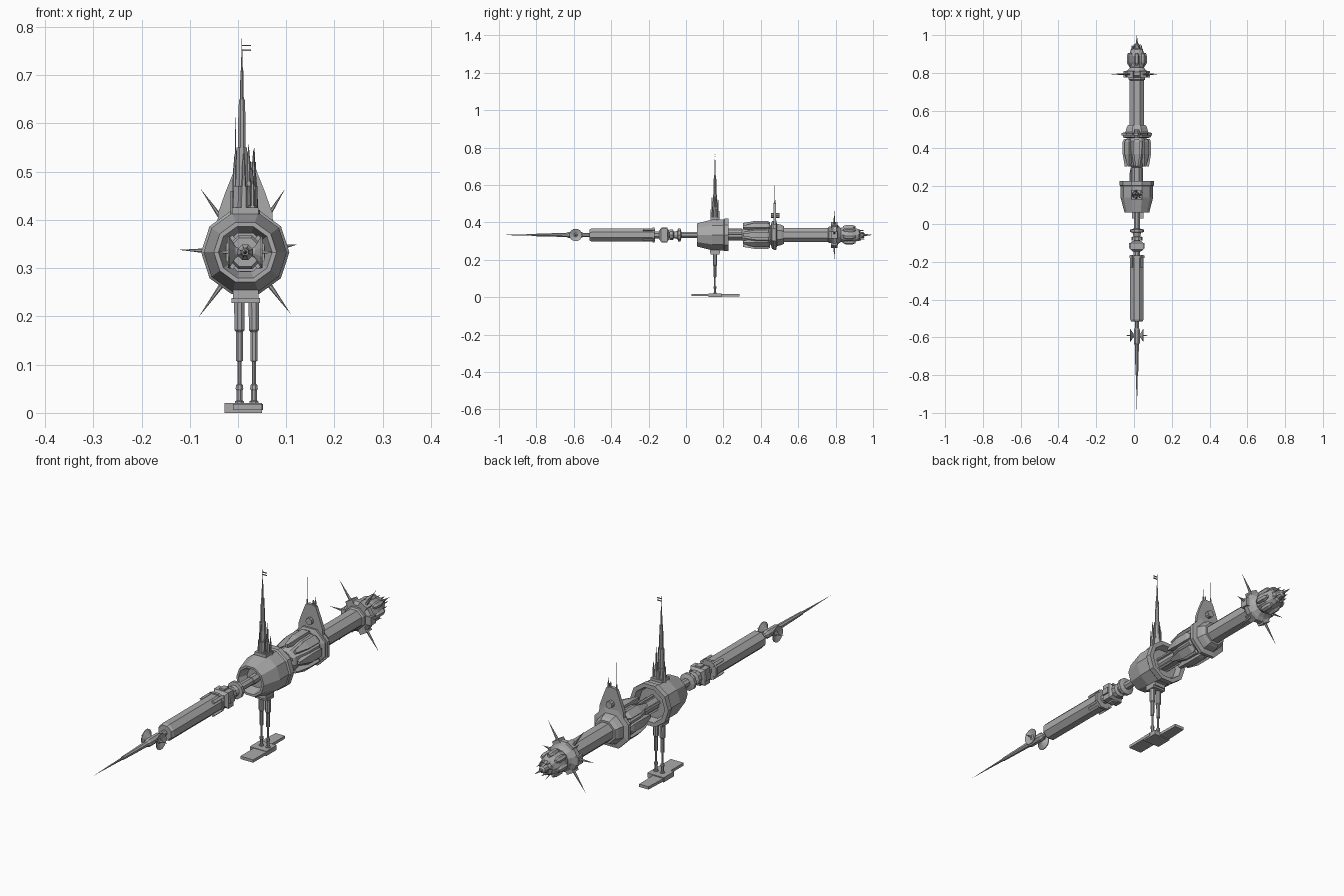
import bpy, bmesh
from math import sin, cos, pi, radians, atan2, hypot
from mathutils import Matrix, Vector

old = bpy.data.objects.get("Cube")
if old:
    bpy.data.objects.remove(old)

grey = bpy.data.materials.new("hull_grey")
grey.use_nodes = True
colour = (.4, .4, .4, 1)
grey.diffuse_color = colour
grey.node_tree.nodes["Principled BSDF"].inputs["Base Color"].default_value = colour

CORE = Vector((.015, 0, .333))   # a point on the long axis
MAST_Y = .155                    # station of the tower and legs


def finish(name, bm, matrix=None):
    bmesh.ops.remove_doubles(bm, verts=bm.verts, dist=1e-6)
    bmesh.ops.recalc_face_normals(bm, faces=bm.faces)
    if matrix:
        bm.transform(matrix)
    mesh = bpy.data.meshes.new(name)
    bm.to_mesh(mesh)
    bm.free()
    mesh.materials.append(grey)
    obj = bpy.data.objects.new(name, mesh)
    bpy.context.collection.objects.link(obj)
    return obj


def lathe(name, profile, sides=8, axis="Y", at=CORE, turn=0, lift=0):
    """Faceted turned part; profile is (station, flat radius) pairs."""
    bm = bmesh.new()
    rings = []
    for station, flat in profile:
        radius = flat / cos(pi / sides)
        ring = []
        for k in range(sides):
            angle = 2 * pi * (k + .5) / sides
            u, v = radius * sin(angle), radius * cos(angle)
            spot = {"X": (station, u, v), "Y": (u, station, v), "Z": (u, v, station)}[axis]
            ring.append(bm.verts.new(spot))
        rings.append(ring)
    for low, high in zip(rings, rings[1:]):
        for k in range(sides):
            n = (k + 1) % sides
            bm.faces.new((low[k], low[n], high[n], high[k]))
    for end, pair in ((rings[0], profile[0]), (rings[-1], profile[-1])):
        if pair[1] > 0:
            bm.faces.new(end)
    matrix = Matrix.Translation(at) @ Matrix.Rotation(turn, 4, "Y") @ Matrix.Translation((0, 0, lift))
    return finish(name, bm, matrix)


def box(name, low, high, turn=0, at=(0, 0, 0)):
    bm = bmesh.new()
    bmesh.ops.create_cube(bm, size=1)
    low, high = Vector(low), Vector(high)
    bmesh.ops.scale(bm, vec=high - low, verts=bm.verts)
    bmesh.ops.translate(bm, vec=(low + high) / 2, verts=bm.verts)
    return finish(name, bm, Matrix.Translation(at) @ Matrix.Rotation(turn, 4, "Y"))


def plate(name, outline, start, end, axis="Y"):
    """Flat outline pushed along an axis."""
    bm = bmesh.new()
    def put(a, b, t):
        return bm.verts.new((a, t, b) if axis == "Y" else (a, b, t))
    face = bm.faces.new([put(a, b, start) for a, b in outline])
    new = bmesh.ops.extrude_face_region(bm, geom=[face])["geom"]
    push = (0, end - start, 0) if axis == "Y" else (0, 0, end - start)
    bmesh.ops.translate(bm, vec=push, verts=[g for g in new if isinstance(g, bmesh.types.BMVert)])
    return finish(name, bm)


def around(count, offset=0):
    return [2 * pi * (k + offset) / count for k in range(count)]


# Front needle with stepped base
lathe("nose_needle", [(-1, 0), (-.8, .005), (-.8, .007), (-.64, .011), (-.63, .016),
                      (-.56, .016), (-.55, .011), (-.5, .011)], 8)

# Side dishes on the needle
dish_at = CORE + Vector((0, -.59, 0))
for side, label in ((1, "left"), (-1, "right")):
    lathe(label + "_dish", [(side * t, r) for t, r in
          ((.01, .006), (.02, .012), (.033, .033), (.036, .033), (.027, .01), (.03, .004), (.065, 0))],
          12, "X", dish_at)

# Front barrel and its collars
lathe("front_barrel", [(-.515, .022), (-.515, .03), (-.505, .035), (-.18, .035), (-.18, .04),
                       (-.168, .04), (-.168, .02)], 8)
for angle in around(4, .5):
    box("barrel_fin", (-.006, -.23, .034), (.006, -.165, .044), angle, CORE)

# Neck joint
lathe("neck_spindle", [(-.17, .018), (-.1, .018), (-.1, .016), (.07, .016)], 8)
lathe("neck_block", [(-.145, .022), (-.135, .034), (-.1, .034), (-.09, .024)], 4)
for angle in around(4):
    box("neck_pod", (-.012, -.13, .03), (.012, -.1, .041), angle, CORE)
lathe("neck_discs", [(-.088, .02), (-.088, .028), (-.07, .028), (-.065, .017), (-.045, .022),
                     (-.043, .035), (-.03, .035), (-.025, .018)], 10)

# Main hull, hollow at both ends
lathe("main_hull", [(.1, .02), (.1, .04), (.06, .053), (.06, .062), (.14, .082), (.2, .082),
                    (.205, .087), (.228, .087), (.228, .07), (.2, .062), (.2, .02)], 10)
lathe("main_shaft", [(.06, .018), (.2, .018), (.2, .027), (.36, .027)], 8)
for angle in around(5):
    box("shaft_rib", (-.005, .2, .024), (.005, .3, .034), angle, CORE)

# Rear bulb with petal panels
lathe("rear_bulb", [(.3, .028), (.31, .04), (.37, .062), (.44, .064), (.455, .05), (.48, .05)], 8)
for angle in around(8):
    lathe("bulb_petal", [(.305, .006), (.37, .017), (.435, .017), (.45, .01)], 4, turn=angle, lift=.058)
lathe("bulb_flange", [(.455, .06), (.46, .074), (.468, .074), (.468, .08), (.482, .08),
                      (.486, .06), (.51, .054), (.525, .046), (.525, .035)], 8)

# Upright gable plate with disc and aerials
half = [(.058, .39), (.056, .415), (.042, .455), (.024, .5), (.012, .505)]
outline = [(CORE.x + a, b) for a, b in half] + [(CORE.x - a, b) for a, b in reversed(half)]
plate("gable_plate", outline, .468, .482)
lathe("gable_disc", [(.455, .008), (.455, .014), (.5, .014), (.5, .008)], 10, at=(CORE.x, 0, .437))
for x, top in ((-.005, .635), (.034, .555), (.024, .53)):
    lathe("gable_aerial", [(.47, .004), (.52, .003), (.52, .0015), (top, 0)], 6, "Z", (x, .475, 0))

# Rear barrel
lathe("rear_barrel", [(.5, .038), (.76, .038), (.765, .044), (.785, .044)], 8)

# Spiked collar
lathe("spike_collar", [(.775, .04), (.775, .052), (.785, .064), (.805, .064), (.815, .048), (.83, .035)], 12)
for angle in around(6, .5):
    box("collar_block", (-.018, .775, .05), (.018, .81, .071), angle, CORE)
for x, z in ((-.078, .465), (.098, .465), (-.082, .198), (.11, .204), (-.123, .338), (.123, .349)):
    dx, dz = x - CORE.x, z - CORE.z
    lathe("collar_spike", [(.05, .007), (.075, .005), (hypot(dx, dz), 0)], 6, "Z",
          CORE + Vector((0, .793, 0)), atan2(dx, dz))

# Rear head with blisters and tail needle
lathe("rear_head", [(.82, .03), (.835, .04), (.86, .045), (.89, .042), (.91, .034), (.925, .03),
                    (.93, .018), (.95, .014), (.955, .006), (1, 0)], 10)
for angle in around(7):
    lathe("head_blister", [(.84, .005), (.855, .011), (.89, .011), (.905, .006)], 6, turn=angle, lift=.042)
    lathe("head_prong", [(.89, .005), (.925, .006), (.93, .003), (.955, 0)], 5, turn=angle + .4, lift=.026)

# Tower of stepped spires
box("tower_base", (-.012, .13, .4), (.042, .18, .426))
lathe("main_spire", [(.41, .019), (.47, .017), (.47, .013), (.51, .012), (.55, .011), (.55, .008), (.6, .008),
                     (.65, .006), (.65, .004), (.71, .003), (.71, .002), (.785, 0)], 8, "Z", (.008, MAST_Y, 0))
for x, y, top in ((.032, 0, .55), (.022, 0, .56), (-.007, .004, .54), (.012, .016, .54),
                  (.012, -.016, .55), (.037, .012, .5), (.03, -.014, .51)):
    lathe("side_spire", [(.41, .008), (top - .08, .007), (top - .08, .004), (top - .04, .003), (top, 0)],
          6, "Z", (x, MAST_Y + y, 0))
for z in (.75, .76):
    box("mast_pennant", (.007, MAST_Y - .002, z), (.027, MAST_Y + .002, z + .003))

# Twin legs
box("leg_mount", (-.01, .127, .236), (.043, .183, .262))
box("leg_bracket", (-.013, .132, .228), (.046, .178, .238))
for x in (.003, .033):
    lathe("leg", [(.235, .011), (.172, .0105), (.168, .0075), (.108, .007), (.106, .004), (.06, .004),
                  (.058, .007), (.05, .008), (.046, .006), (.026, .006), (.024, .009), (.012, .009)],
          8, "Z", (x, MAST_Y, 0))

# Offset landing boards
plate("front_board", [(-.01, .03), (.05, .03), (.052, .16), (-.01, .16)], .006, .018, "Z")
plate("rear_board", [(-.028, .15), (.024, .15), (.022, .285), (-.022, .285)], .004, .016, "Z")
box("board_bridge", (-.028, .12, 0), (.05, .19, .02))
